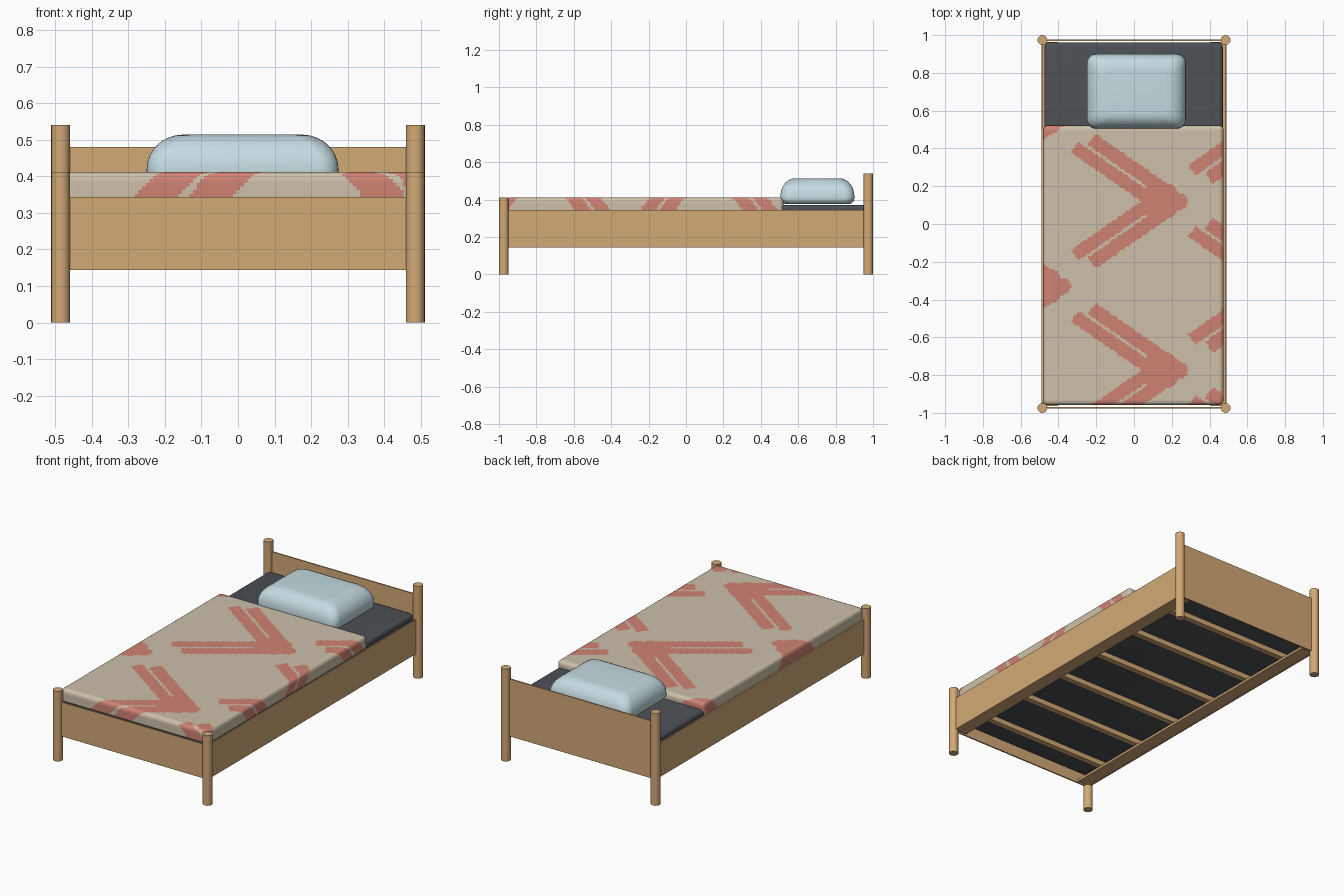
import bpy, bmesh
from math import sin, cos, pi
from mathutils import Vector

old = bpy.data.objects.get("Cube")
if old:
    bpy.data.objects.remove(old)


def material(name, rgb):
    m = bpy.data.materials.new(name)
    m.use_nodes = True
    m.diffuse_color = (*rgb, 1)
    m.node_tree.nodes["Principled BSDF"].inputs["Base Color"].default_value = (*rgb, 1)
    return m


WOOD = material("light wood", (0.65, 0.40, 0.18))
DARK = material("dark mattress cloth", (0.073, 0.082, 0.092))
BLUE = material("pale blue cloth", (0.55, 0.71, 0.75))
CREAM = material("cream blanket", (0.61, 0.53, 0.40))
RED = material("faded red pattern", (0.63, 0.225, 0.175))


def finish(bm, name, *mats, smooth=False):
    bmesh.ops.recalc_face_normals(bm, faces=bm.faces)
    mesh = bpy.data.meshes.new(name)
    bm.to_mesh(mesh)
    bm.free()
    ob = bpy.data.objects.new(name, mesh)
    bpy.context.collection.objects.link(ob)
    for m in mats:
        mesh.materials.append(m)
    if smooth:
        bpy.ops.object.select_all(action="DESELECT")
        ob.select_set(True)
        bpy.context.view_layer.objects.active = ob
        bpy.ops.object.shade_smooth_by_angle(angle=0.7)
    return ob


def box(name, centre, size, mat):
    bm = bmesh.new()
    bmesh.ops.create_cube(bm, size=1)
    for v in bm.verts:
        v.co = Vector(centre) + v.co * Vector(size)
    return finish(bm, name, mat)


def post(name, x, y, height):
    bm = bmesh.new()
    bmesh.ops.create_cone(bm, cap_ends=True, segments=20, radius1=0.026,
                          radius2=0.026, depth=height)
    bmesh.ops.translate(bm, verts=bm.verts, vec=(x, y, height / 2))
    return finish(bm, name, WOOD, smooth=True)


def cushion(name, centre, half, corner, layers, mat):
    """Loft rounded rectangles; each layer is (x inset, y inset, z)."""
    bm = bmesh.new()
    rings = []
    for ix, iy, z in layers:
        ring = []
        for k, (sx, sy) in enumerate(((1, 1), (-1, 1), (-1, -1), (1, -1))):
            for s in range(7):
                a = (k + s / 6) * pi / 2
                x = sx * (half[0] - ix - corner) + corner * cos(a)
                y = sy * (half[1] - iy - corner) + corner * sin(a)
                ring.append(bm.verts.new((centre[0] + x, centre[1] + y, z)))
        rings.append(ring)
    for lo, hi in zip(rings, rings[1:]):
        for i in range(len(lo)):
            j = (i + 1) % len(lo)
            bm.faces.new((lo[i], lo[j], hi[j], hi[i]))
    bm.faces.new(rings[0][::-1])
    bm.faces.new(rings[-1])
    return finish(bm, name, mat, smooth=True)


def round_layers(z0, z1, low, high, inset_x, inset_y, steps=7):
    """Quarter-round bottom of height low, then top of height high."""
    layers = []
    for i in range(steps + 1):
        a = pi / 2 * (1 - i / steps)
        layers.append((low * (1 - cos(a)), low * (1 - cos(a)), z0 + low * (1 - sin(a))))
    for i in range(steps + 1):
        a = pi / 2 * i / steps
        layers.append((inset_x * (1 - cos(a)), inset_y * (1 - cos(a)), z1 - high * (1 - sin(a))))
    return layers


# Frame: posts, rails, end boards, and ledges inside the side rails
PX, PY = 0.485, 0.974
for side, sx in (("left", 1), ("right", -1)):
    post("front_post_" + side, sx * PX, -PY, 0.41)
    post("back_post_" + side, sx * PX, PY, 0.54)
    box("side_rail_" + side, (sx * PX, 0, 0.244), (0.008, 2 * PY, 0.2), WOOD)
    box("ledge_" + side, (sx * 0.443, 0, 0.154), (0.076, 1.925, 0.014), WOOD)
box("foot_board", (0, -PY, 0.244), (2 * PX, 0.008, 0.2), WOOD)
box("head_board", (0, PY, 0.312), (2 * PX, 0.008, 0.336), WOOD)

# Slats resting on the ledges, under the mattress
for i in range(6):
    box(f"slat_{i + 1}", (0, -0.78 + i * 0.312, 0.176), (0.9, 0.035, 0.032), WOOD)

# Mattress and pillow
cushion("mattress", (-0.002, 0.006), (0.472, 0.956), 0.025,
        round_layers(0.19, 0.372, 0.01, 0.02, 0.02, 0.02, 4), DARK)
cushion("pillow", (0.0125, 0.7025), (0.2625, 0.1975), 0.05,
        round_layers(0.377, 0.514, 0.03, 0.095, 0.1, 0.08), BLUE)


# Blanket pattern: staggered chevrons of two bars meeting in a knot
def is_red(x, y):
    for i in (-1, 0, 1):
        for j in range(-2, 3):
            u = x - 0.17 - i * 0.62
            v = abs(y - 0.12 - i * 0.45 - j * 0.895)
            n, s = 0.57 * u + 0.82 * v, 0.82 * u - 0.57 * v
            outer = 0.008 < n < 0.08 and -0.51 < s < 0
            inner = -0.075 < n < -0.007 and -0.56 < s < 0
            knot = abs(u + 0.03) ** 3 + v ** 3 < 0.095 ** 3
            tip = (u - 0.07) ** 2 + v * v < 0.045 ** 2
            if outer or inner or knot or tip:
                return True
    return False


# Blanket: fine grid with sides pulled down and edges rounded
HX, HY, TOP, R = 0.477, 0.7395, 0.412, 0.022
bm = bmesh.new()
bmesh.ops.create_grid(bm, x_segments=96, y_segments=148, size=1)
for v in bm.verts:
    v.co = (v.co.x * HX, v.co.y * HY, TOP)
for _ in range(7):
    rim = [e for e in bm.edges if e.is_boundary]
    new = bmesh.ops.extrude_edge_only(bm, edges=rim)["geom"]
    for v in new:
        if isinstance(v, bmesh.types.BMVert):
            v.co.z -= 0.01
for v in bm.verts:
    core = Vector((max(R - HX, min(HX - R, v.co.x)),
                   max(R - HY, min(HY - R, v.co.y)), min(v.co.z, TOP - R)))
    v.co = core + (v.co - core).normalized() * R
bmesh.ops.contextual_create(bm, geom=[e for e in bm.edges if e.is_boundary])
bmesh.ops.translate(bm, verts=bm.verts, vec=(-0.004, -0.2185, 0))
bmesh.ops.recalc_face_normals(bm, faces=bm.faces)
for f in bm.faces:
    c, n = f.calc_center_median(), f.normal
    if n.z < -0.7:
        continue
    # the pattern runs on down the sides, a little tighter at the ends
    if n.z < 0.7:
        drop = TOP - c.z
        if abs(n.x) > abs(n.y):
            c.x += drop if n.x > 0 else -drop
        else:
            c.y += 0.6 * (drop if n.y > 0 else -drop)
    f.material_index = int(is_red(c.x, c.y))
finish(bm, "blanket", CREAM, RED, smooth=True)
